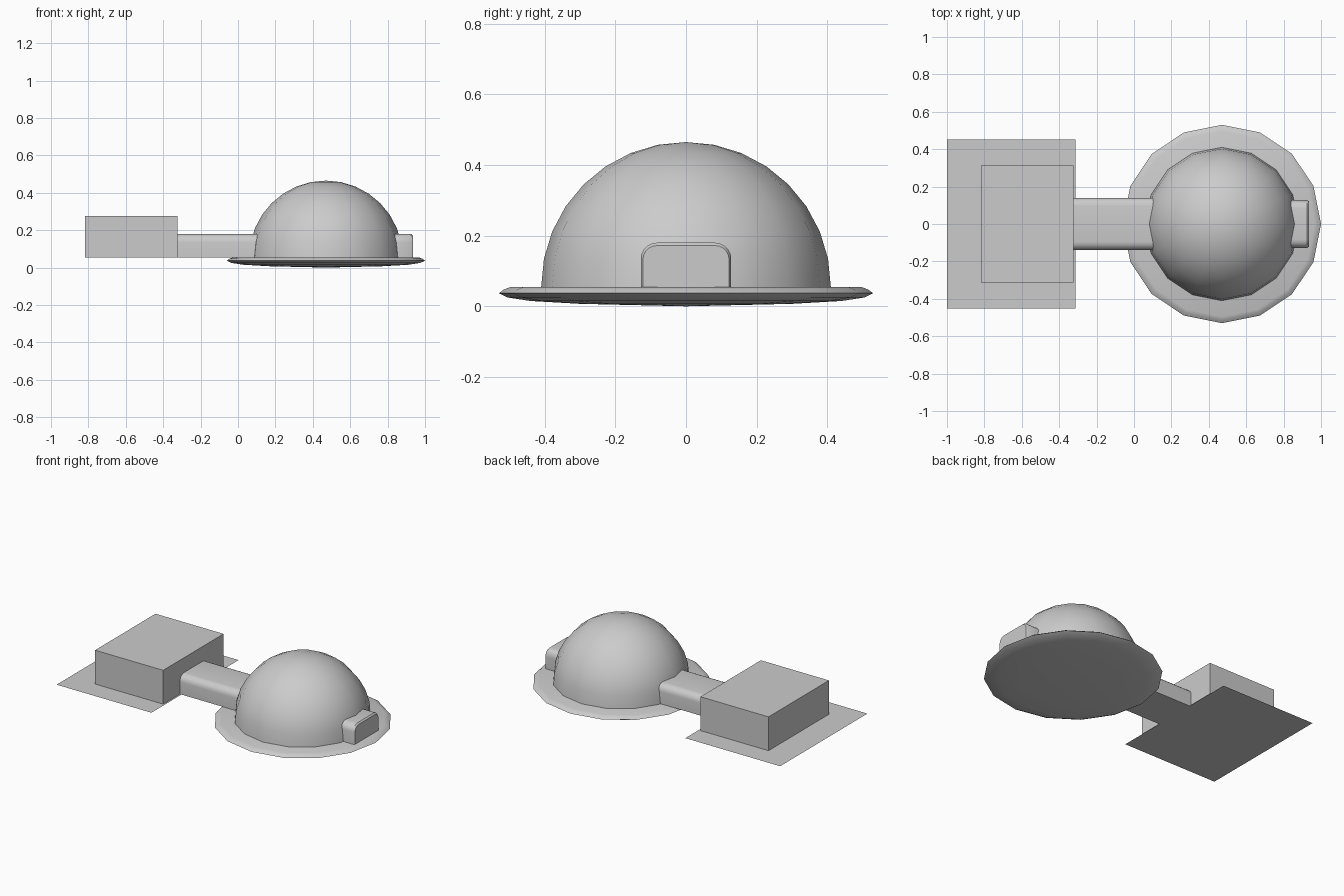
import bpy, bmesh, math

if "Cube" in bpy.data.objects:
    bpy.data.objects.remove(bpy.data.objects["Cube"])

CX = 0.47      # dome centre in x
DECK = 0.055   # floor height


def make(name, bm, smooth=None):
    bmesh.ops.recalc_face_normals(bm, faces=bm.faces)
    me = bpy.data.meshes.new(name)
    bm.to_mesh(me)
    bm.free()
    ob = bpy.data.objects.new(name, me)
    bpy.context.collection.objects.link(ob)
    if smooth:
        bpy.ops.object.select_all(action='DESELECT')
        ob.select_set(True)
        bpy.context.view_layer.objects.active = ob
        bpy.ops.object.shade_smooth_by_angle(angle=math.radians(smooth))
    return ob


def lathe(name, profile, smooth, steps=16):
    bm = bmesh.new()
    vs = [bm.verts.new((CX + r, 0, z)) for r, z in profile]
    es = [bm.edges.new(p) for p in zip(vs, vs[1:])]
    bmesh.ops.spin(bm, geom=vs + es, cent=(CX, 0, 0), axis=(0, 0, 1),
                   angle=math.tau, steps=steps)
    bmesh.ops.remove_doubles(bm, verts=bm.verts, dist=1e-4)
    return make(name, bm, smooth)


def arch(half, top, radius, n=5):
    # rectangle with rounded upper corners, in (y, z)
    right = [(half - radius + radius * math.cos(a), top - radius + radius * math.sin(a))
             for a in (math.pi / 2 * i / n for i in range(n + 1))]
    left = [(-y, z) for y, z in reversed(right)]
    return [(half, DECK)] + right + left + [(-half, DECK)]


def loft(name, sections, smooth=40):
    # sections: list of (x, outline)
    bm = bmesh.new()
    rings = [[bm.verts.new((x, y, z)) for y, z in pts] for x, pts in sections]
    for a, b in zip(rings, rings[1:]):
        for i in range(len(a)):
            j = (i + 1) % len(a)
            bm.faces.new((a[i], a[j], b[j], b[i]))
    bm.faces.new(rings[0])
    bm.faces.new(rings[-1])
    return make(name, bm, smooth)


# Round foundation with a shallow bowl underside
lathe("dome_foundation", [(0, DECK), (0.495, DECK), (0.515, 0.048), (0.53, 0.037),
                          (0.505, 0.025), (0.44, 0.015), (0.30, 0.007), (0, 0.0)], 50)

# Hemispherical dome
R = 0.41
lathe("dome", [(R * math.cos(math.pi / 2 * i / 8), DECK + R * math.sin(math.pi / 2 * i / 8))
               for i in range(9)], 60)

# Connecting tunnel and the entrance porch
loft("tunnel", [(-0.325, arch(0.14, 0.18, 0.045)), (0.11, arch(0.14, 0.18, 0.045))])
loft("entrance_porch", [(0.83, arch(0.128, 0.18, 0.045)),
                        (0.926, arch(0.128, 0.18, 0.045)),
                        (0.935, arch(0.122, 0.172, 0.04))])

# Thin ground slab under the block
bm = bmesh.new()
bm.faces.new([bm.verts.new((x, y, DECK)) for x, y in
              ((-1, -0.452), (-0.312, -0.452), (-0.312, 0.452), (-1, 0.452))])
make("block_slab", bm)

# Rectangular block
bm = bmesh.new()
bmesh.ops.create_cube(bm, size=1)
for v in bm.verts:
    v.co = (-0.571 + v.co.x * 0.494, v.co.y * 0.626, 0.166 + v.co.z * 0.222)
make("block", bm)
